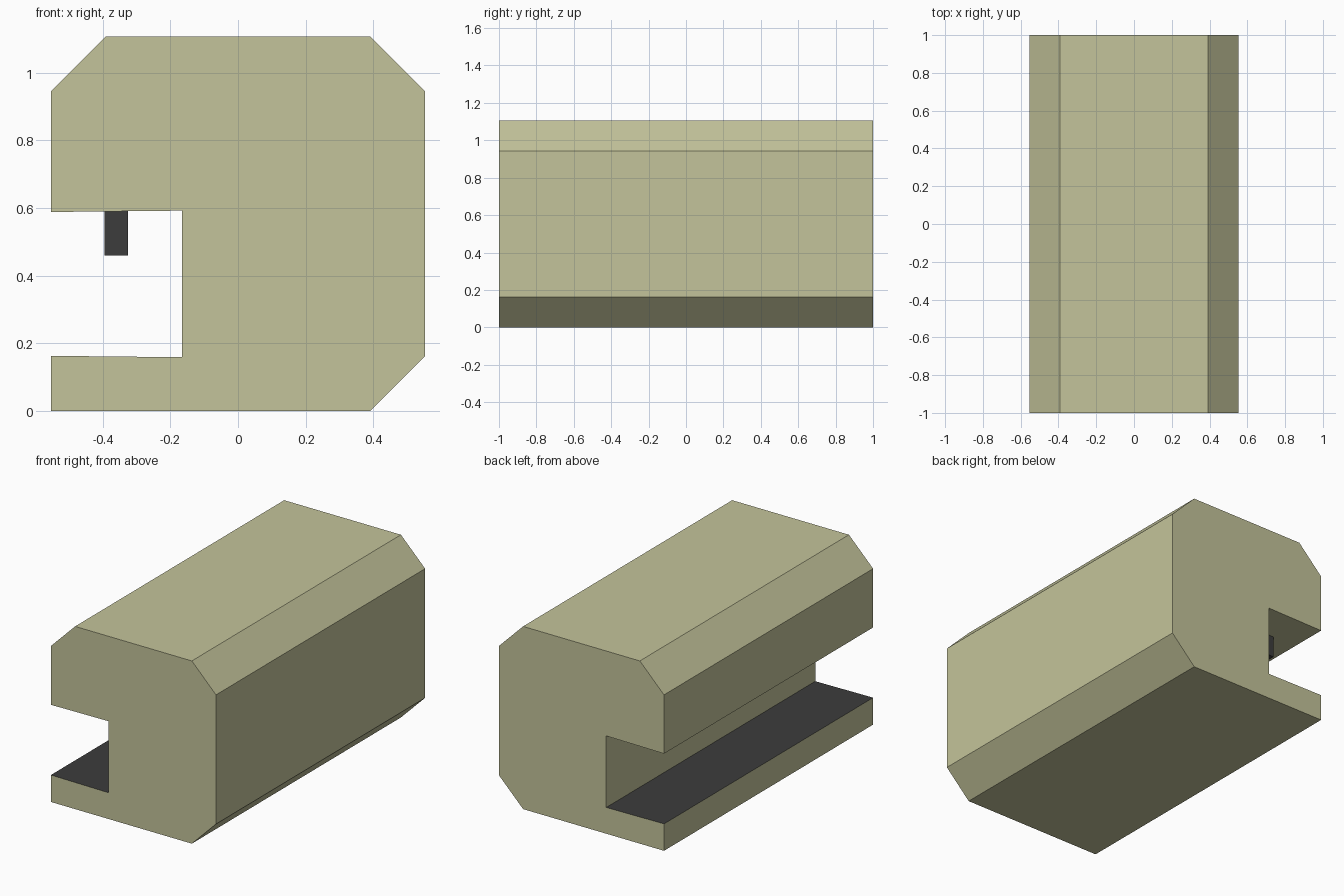
import bpy, bmesh

if "Cube" in bpy.data.objects:
    bpy.data.objects.remove(bpy.data.objects["Cube"])


def material(name, rgb):
    m = bpy.data.materials.new(name)
    m.diffuse_color = (*rgb, 1.0)
    m.use_nodes = True
    m.node_tree.nodes["Principled BSDF"].inputs["Base Color"].default_value = m.diffuse_color
    return m


olive = material("pale olive", (0.55, 0.55, 0.325))
dark = material("dark grey", (0.045, 0.045, 0.045))


def extrude_profile(name, profile, y0, y1, mats):
    """Extrude an (x, z) outline along y."""
    bm = bmesh.new()
    face = bm.faces.new([bm.verts.new((x, y0, z)) for x, z in profile])
    out = bmesh.ops.extrude_face_region(bm, geom=[face])
    moved = [v for v in out["geom"] if isinstance(v, bmesh.types.BMVert)]
    bmesh.ops.translate(bm, verts=moved, vec=(0, y1 - y0, 0))
    bmesh.ops.recalc_face_normals(bm, faces=bm.faces)
    me = bpy.data.meshes.new(name)
    bm.to_mesh(me)
    bm.free()
    for m in mats:
        me.materials.append(m)
    ob = bpy.data.objects.new(name, me)
    bpy.context.collection.objects.link(ob)
    return ob


# Body: chamfered block with a long recess in the left side
W, H, C = 0.553, 1.106, 0.162
body = extrude_profile("body", [
    (-W, 0), (W - C, 0), (W, C), (W, H - C), (W - C, H), (-W + C, H),
    (-W, H - C), (-W, 0.588), (-0.166, 0.592), (-0.166, 0.159), (-W, 0.163),
], -1, 1, [olive, dark])

# Recess floor is dark: the upward face low down
for p in body.data.polygons:
    if p.normal.z > 0.9 and p.center.z < 0.3:
        p.material_index = 1

# Rail hanging from the recess ceiling
extrude_profile("ceiling_rail", [
    (-0.395, 0.46), (-0.325, 0.46), (-0.325, 0.592), (-0.395, 0.592),
], -0.767, 0.767, [dark])
